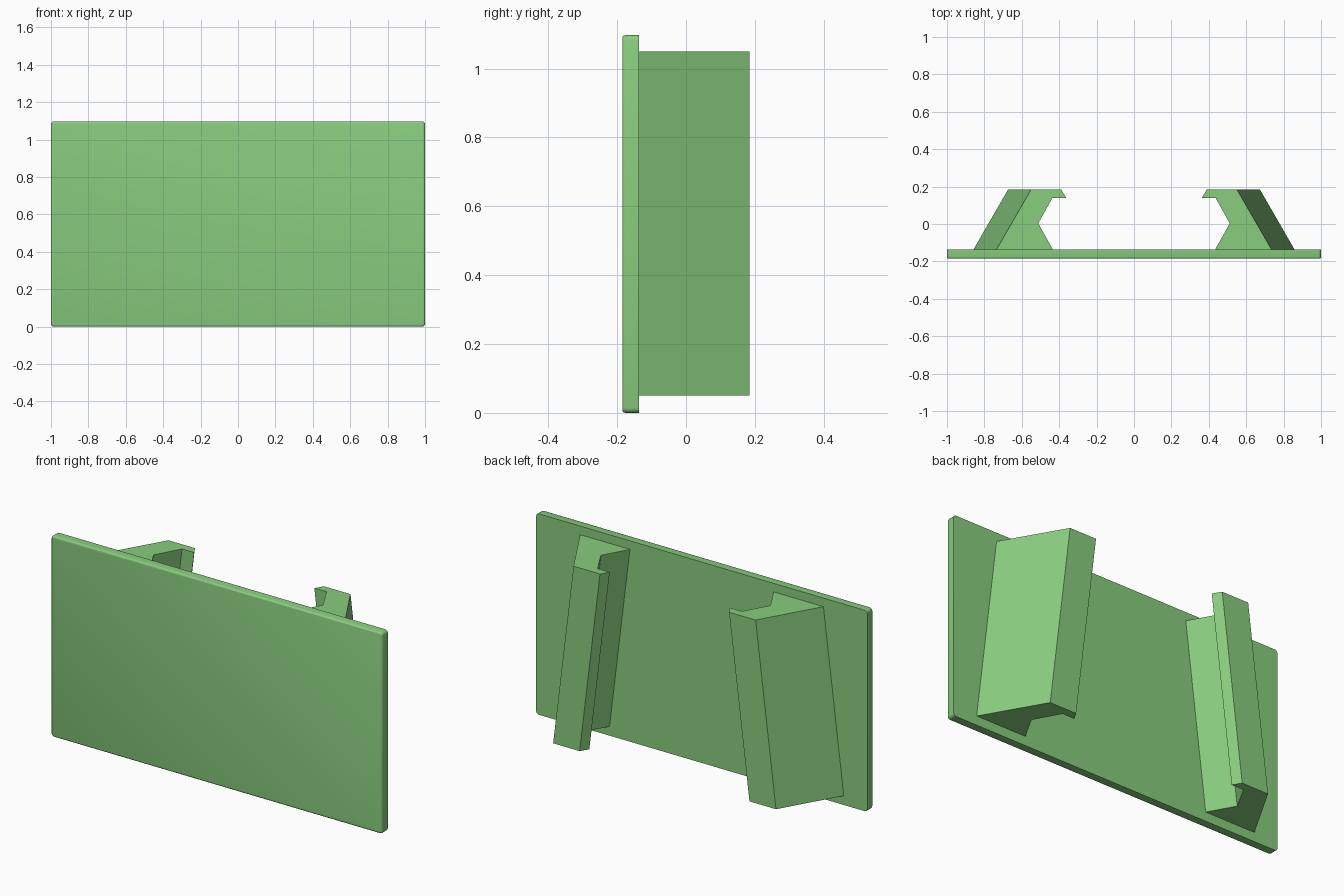
import bpy, bmesh, math

if "Cube" in bpy.data.objects:
    bpy.data.objects.remove(bpy.data.objects["Cube"])

green = bpy.data.materials.new("leaf_green")
green.diffuse_color = (0.25, 0.61, 0.21, 1)
green.use_nodes = True
green.node_tree.nodes["Principled BSDF"].inputs["Base Color"].default_value = green.diffuse_color


def finish(name, bm):
    bmesh.ops.recalc_face_normals(bm, faces=bm.faces)
    mesh = bpy.data.meshes.new(name)
    bm.to_mesh(mesh)
    bm.free()
    mesh.materials.append(green)
    obj = bpy.data.objects.new(name, mesh)
    bpy.context.collection.objects.link(obj)
    return obj


# Front plate: rounded corners, softened front rim, sharp back rim
FRONT, BACK, HEIGHT = -0.185, -0.136, 1.097
bm = bmesh.new()
bmesh.ops.create_cube(bm, size=1)
for v in bm.verts:
    v.co = (v.co.x * 2, FRONT if v.co.y < 0 else BACK, (v.co.z + 0.5) * HEIGHT)
corners = [e for e in bm.edges if abs(e.verts[0].co.y - e.verts[1].co.y) > 0.01]
bmesh.ops.bevel(bm, geom=corners, offset=0.015, segments=3, profile=0.5, affect='EDGES')
rim = [e for e in bm.edges if all(abs(v.co.y - FRONT) < 1e-4 for v in e.verts)]
bmesh.ops.bevel(bm, geom=rim, offset=0.009, segments=3, profile=0.5, affect='EDGES')
plate = finish("front_plate", bm)
bpy.context.view_layer.objects.active = plate
plate.select_set(True)
bpy.ops.object.shade_smooth_by_angle(angle=math.radians(35))

# Rear clips: hooked profile swept downward while leaning outward
PROFILE = [(0.735, BACK), (0.55, 0.185), (0.39, 0.185), (0.363, 0.14),
           (0.436, 0.14), (0.512, 0.003), (0.434, BACK)]
TOP, BOTTOM, LEAN = 1.05, 0.05, 0.123


def clip(name, side):
    bm = bmesh.new()
    face = bm.faces.new([bm.verts.new((side * x, y, TOP)) for x, y in PROFILE])
    swept = bmesh.ops.extrude_face_region(bm, geom=[face], use_keep_orig=True)["geom"]
    moved = [g for g in swept if isinstance(g, bmesh.types.BMVert)]
    bmesh.ops.translate(bm, verts=moved, vec=(side * LEAN, 0, BOTTOM - TOP))
    finish(name, bm)


clip("left_clip", -1)
clip("right_clip", 1)
